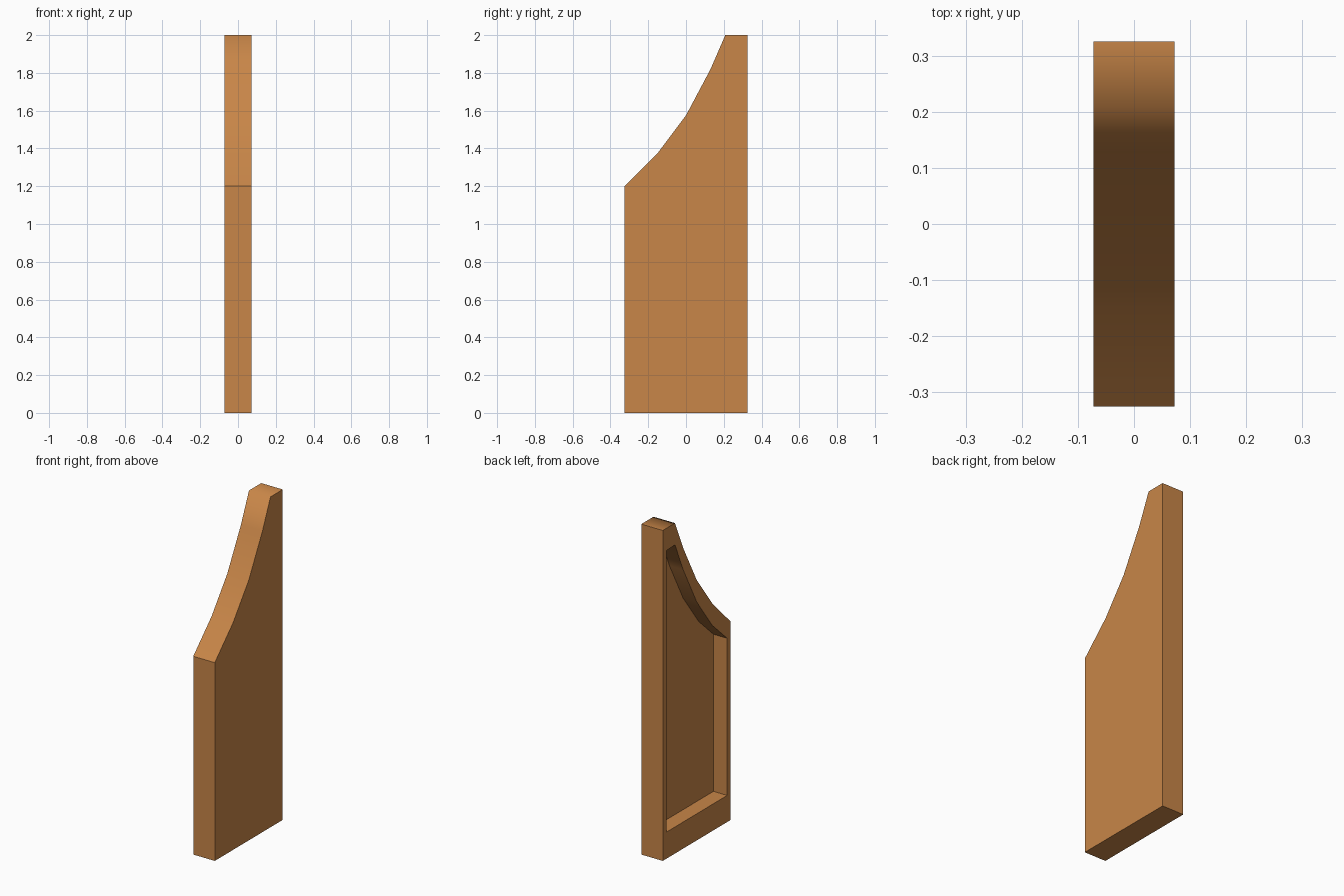
import bpy, bmesh

if "Cube" in bpy.data.objects:
    bpy.data.objects.remove(bpy.data.objects["Cube"])

HALF = 0.072      # half thickness along x
FLOOR = 0.02      # x of the recess floor

# Side profile (y, z) and the recess outline inset from it, point for point
curve = [(0.208, 2.0), (0.13, 1.82), (0.0, 1.575), (-0.15, 1.375)]
outer = [(-0.325, 0), (0.325, 0), (0.325, 2.0)] + curve + [(-0.325, 1.2)]
inner = ([(-0.291, 0.161), (0.291, 0.161), (0.291, 1.865)]
         + [(y, z - 0.132) for y, z in curve] + [(-0.291, 1.112)])

bm = bmesh.new()


def ring(points, x):
    return [bm.verts.new((x, y, z)) for y, z in points]


# Solid right face, outer rim, border of left face, recess walls, recess floor
rings = [ring(outer, HALF), ring(outer, -HALF), ring(inner, -HALF), ring(inner, FLOOR)]
n = len(outer)
soft = set()
bm.faces.new(rings[0])
for k in range(3):
    a, b = rings[k], rings[k + 1]
    for i in range(n):
        j = (i + 1) % n
        f = bm.faces.new((a[i], b[i], b[j], a[j]))
        if k != 1 and 2 <= i <= 6:      # top and curved faces
            soft.add(f)
bm.faces.new(list(reversed(rings[3])))
bmesh.ops.recalc_face_normals(bm, faces=bm.faces[:])

# Smooth only along the curved strips
for f in bm.faces:
    f.smooth = f in soft
for e in bm.edges:
    e.smooth = all(f in soft for f in e.link_faces)

mesh = bpy.data.meshes.new("side_panel")
bm.to_mesh(mesh)
bm.free()

wood = bpy.data.materials.new("warm wood brown")
wood.diffuse_color = (0.578, 0.238, 0.065, 1)
wood.use_nodes = True
wood.node_tree.nodes["Principled BSDF"].inputs["Base Color"].default_value = wood.diffuse_color
mesh.materials.append(wood)
panel = bpy.data.objects.new("side_panel", mesh)
bpy.context.collection.objects.link(panel)
